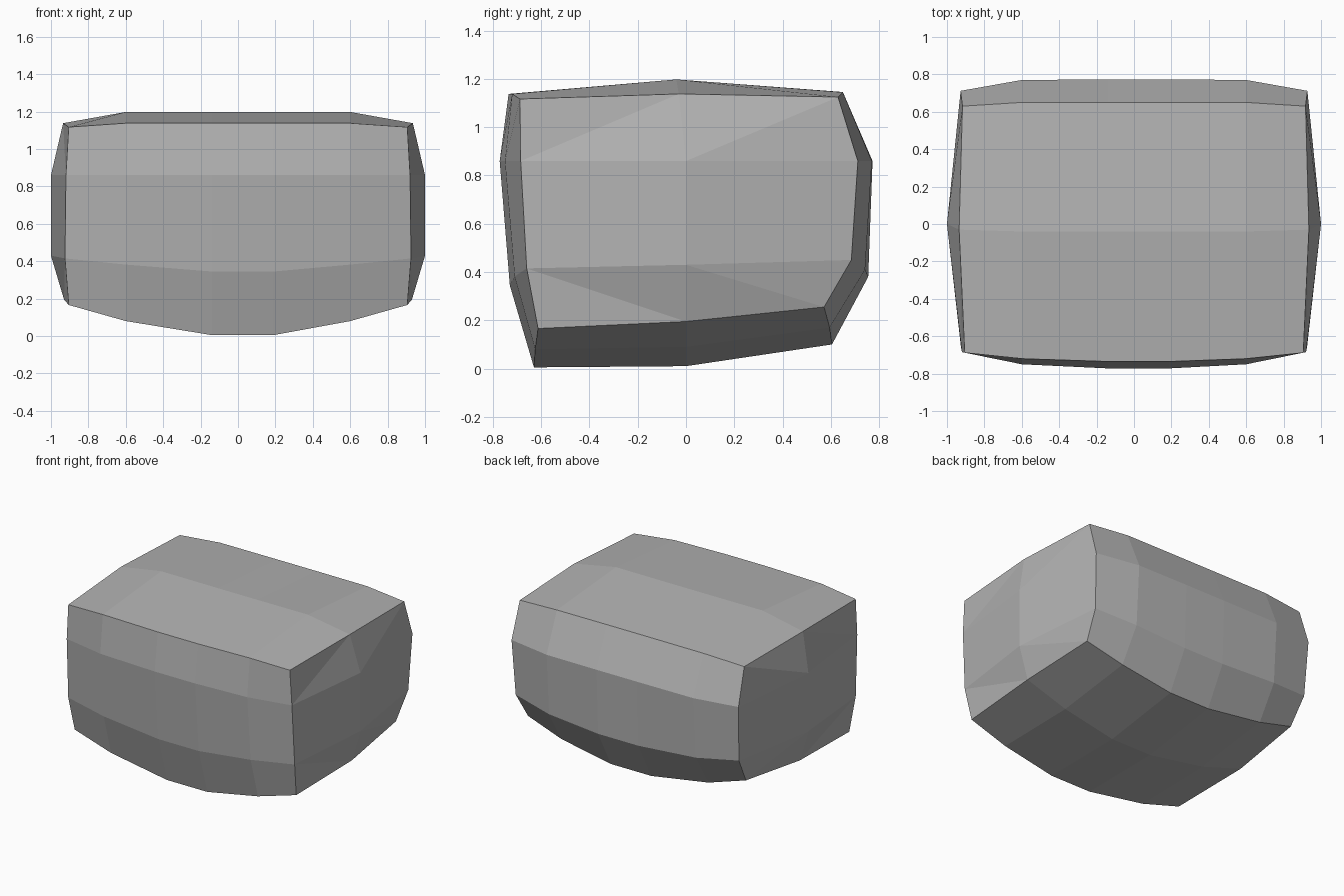
import bpy
import bmesh

cube = bpy.data.objects.get("Cube")
if cube:
    bpy.data.objects.remove(cube, do_unlink=True)

# Plain stone grey
stone = bpy.data.materials.new("stone_grey")
stone.use_nodes = True
grey = (0.45, 0.45, 0.45, 1)
stone.diffuse_color = grey
stone.node_tree.nodes["Principled BSDF"].inputs["Base Color"].default_value = grey

# Cross-sections (y, z): up the front, over the top, down the back, under
MIDDLE = [(-.63, .005), (-.73, .345), (-.772, .86), (-.735, 1.138), (-.04, 1.197),
          (.65, 1.146), (.773, .86), (.755, .38), (.605, .1), (0, .01)]
SHOULDER = [(-.625, .08), (-.71, .382), (-.75, .86), (-.72, 1.138), (-.04, 1.198),
            (.65, 1.145), (.77, .86), (.742, .41), (.595, .17), (0, .09)]
END = [(-.613, .166), (-.66, .415), (-.685, .86), (-.688, 1.117), (-.03, 1.138),
       (.63, 1.125), (.712, .86), (.685, .45), (.572, .255), (0, .195)]
# Distance of each end point from the centre
END_X = [.905, .925, .92, .905, .935, .917, .927, .912, .89, .93]

bm = bmesh.new()


def ring(profile, xs):
    return [bm.verts.new((x, y, z)) for x, (y, z) in zip(xs, profile)]


rings = [ring(END, [-x for x in END_X]),
         ring(SHOULDER, [-.6] * 10), ring(MIDDLE, [-.14] * 10),
         ring(MIDDLE, [.19] * 10), ring(SHOULDER, [.6] * 10),
         ring(END, END_X)]

# Skin between neighbouring sections
for a, b in zip(rings, rings[1:]):
    for i in range(10):
        j = (i + 1) % 10
        bm.faces.new((a[i], a[j], b[j], b[i]))

# Bulging faceted ends: 10 and 11 are the low and high middle points
CAP = [(0, 1, 9), (1, 10, 9), (1, 2, 11, 10), (2, 3, 4), (2, 4, 11),
       (11, 4, 5), (11, 5, 6), (10, 11, 6, 7), (10, 7, 8), (10, 8, 9)]
for side, loop in ((-1, rings[0]), (1, rings[-1])):
    points = loop + [bm.verts.new((side, 0, z)) for z in (.43, .86)]
    for face in CAP:
        bm.faces.new([points[i] for i in face])

bmesh.ops.recalc_face_normals(bm, faces=bm.faces)
mesh = bpy.data.meshes.new("stone_block")
bm.to_mesh(mesh)
bm.free()
mesh.materials.append(stone)
block = bpy.data.objects.new("stone_block", mesh)
bpy.context.collection.objects.link(block)
